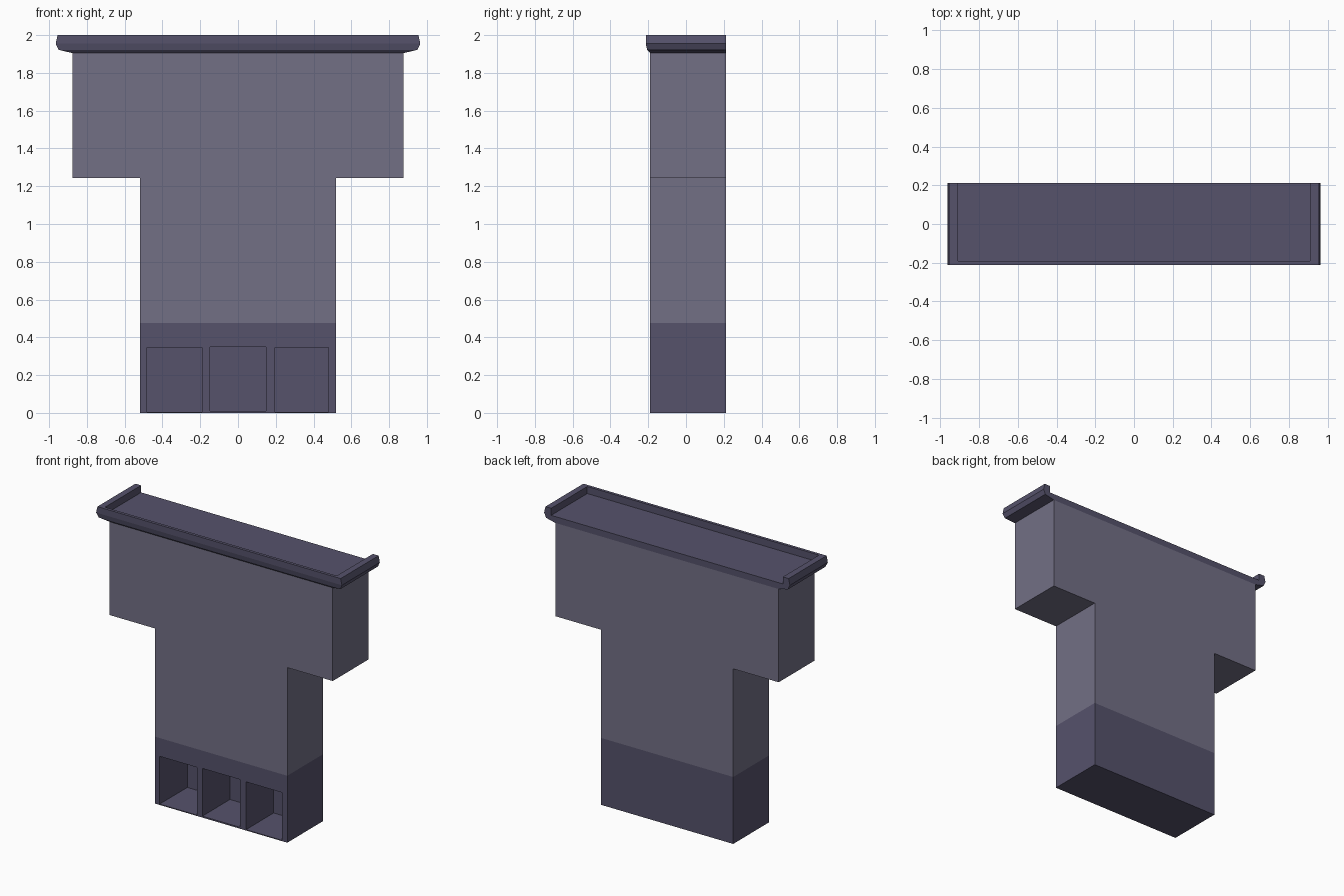
import bpy, bmesh

if "Cube" in bpy.data.objects:
    bpy.data.objects.remove(bpy.data.objects["Cube"])

FRONT, BACK = -0.19, 0.213


def material(name, rgb):
    m = bpy.data.materials.new(name)
    m.diffuse_color = (*rgb, 1)
    m.use_nodes = True
    m.node_tree.nodes["Principled BSDF"].inputs["Base Color"].default_value = m.diffuse_color
    return m


def finish(bm, name, mat=None):
    bmesh.ops.recalc_face_normals(bm, faces=bm.faces)
    me = bpy.data.meshes.new(name)
    bm.to_mesh(me)
    bm.free()
    ob = bpy.data.objects.new(name, me)
    bpy.context.collection.objects.link(ob)
    if mat:
        me.materials.append(mat)
    return ob


def extrude_profile(name, xz, y0, y1, mat=None):
    bm = bmesh.new()
    face = bm.faces.new([bm.verts.new((x, y0, z)) for x, z in xz])
    out = bmesh.ops.extrude_face_region(bm, geom=[face], use_keep_orig=True)
    moved = [v for v in out["geom"] if isinstance(v, bmesh.types.BMVert)]
    bmesh.ops.translate(bm, verts=moved, vec=(0, y1 - y0, 0))
    return finish(bm, name, mat)


def rect(x0, x1, z0, z1):
    return [(x0, z0), (x1, z0), (x1, z1), (x0, z1)]


light = material("light_stone", (0.17, 0.16, 0.235))
dark = material("dark_stone", (0.092, 0.085, 0.148))

# T-shaped upper body
half = [(0.52, 0.475), (0.52, 1.243), (0.877, 1.243), (0.877, 1.905)]
extrude_profile("chimney_body", half + [(-x, z) for x, z in reversed(half)],
                FRONT, BACK, light)

# Base with three open niches in the front
base = extrude_profile("base", rect(-0.52, 0.52, 0, 0.475), FRONT, BACK, dark)
for x0, x1, z0, z1 in [(-0.482, -0.19, 0.006, 0.345),
                       (-0.147, 0.149, 0.01, 0.349),
                       (0.196, 0.478, 0.006, 0.345)]:
    cutter = extrude_profile("niche_cutter", rect(x0, x1, z0, z1), FRONT - 0.1, 0.12, dark)
    cutter.hide_render = True
    mod = base.modifiers.new("niche", 'BOOLEAN')
    mod.operation = 'DIFFERENCE'
    mod.solver = 'EXACT'
    mod.object = cutter
    bpy.context.view_layer.objects.active = base
    bpy.ops.object.modifier_apply(modifier=mod.name)
    bpy.data.objects.remove(cutter)

# Flared top tray: rim on front and sides, open at the back
# each row: half width, front y, height
rows = [(0.877, FRONT, 1.905), (0.95, -0.206, 1.922), (0.965, -0.213, 1.955),
        (0.955, -0.213, 2.0), (0.91, -0.192, 2.0), (0.91, -0.192, 1.95)]
bm = bmesh.new()
rings = [[bm.verts.new(p) for p in
          ((-w, BACK, z), (-w, f, z), (w, f, z), (w, BACK, z))] for w, f, z in rows]
for a, b in zip(rings, rings[1:]):
    for i in range(3):
        bm.faces.new((a[i], a[i + 1], b[i + 1], b[i]))
bm.faces.new(rings[0])
bm.faces.new(rings[-1])
bm.faces.new([r[0] for r in rings] + [r[3] for r in reversed(rings)])
finish(bm, "top_tray", dark)
